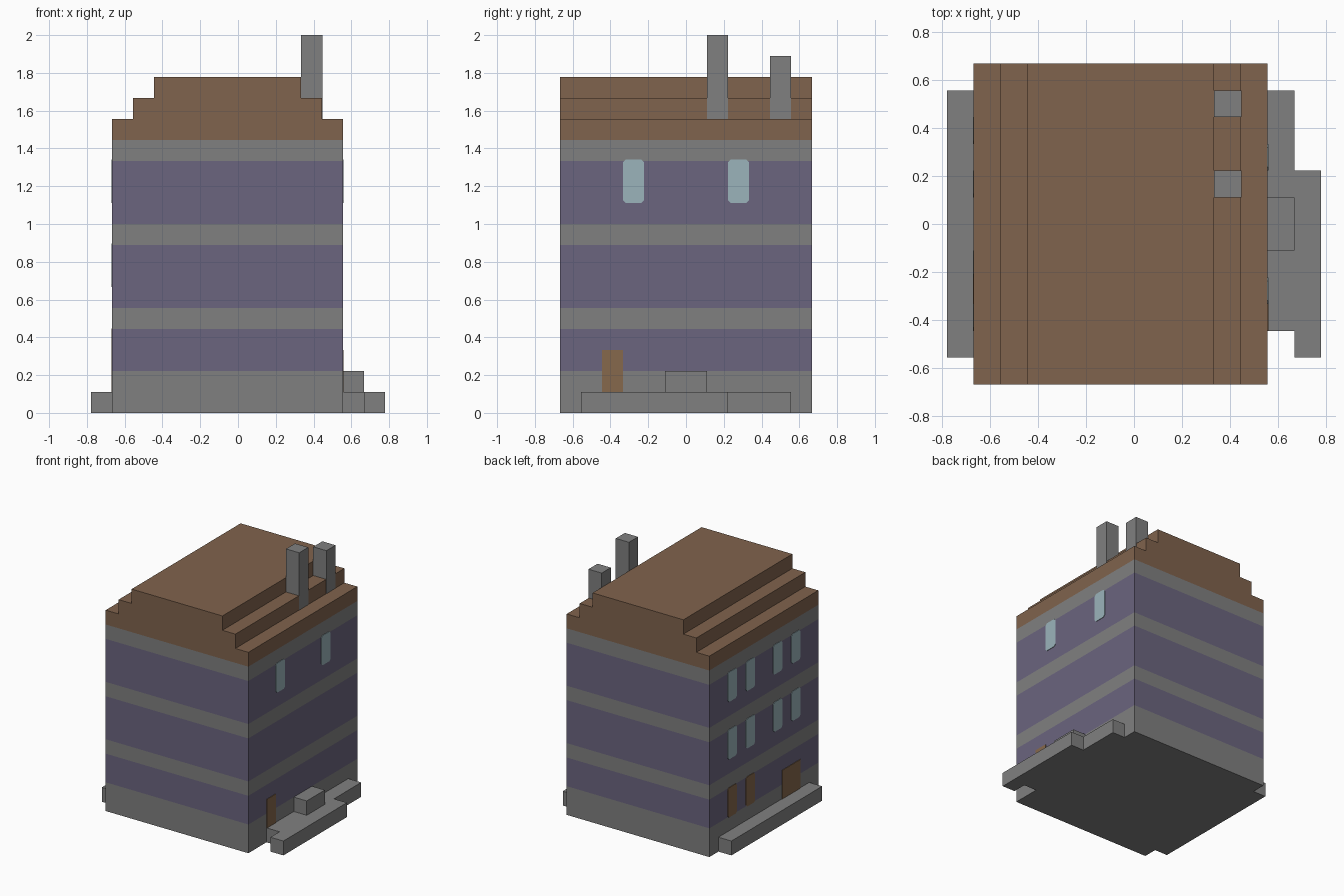
import bpy
import bmesh
from mathutils import Vector

if "Cube" in bpy.data.objects:
    bpy.data.objects.remove(bpy.data.objects["Cube"], do_unlink=True)

U = 1 / 9  # building module


def material(name, rgb):
    linear = [((c / 255 + 0.055) / 1.055) ** 2.4 for c in rgb] + [1]
    mat = bpy.data.materials.new(name)
    mat.use_nodes = True
    mat.diffuse_color = linear
    mat.node_tree.nodes["Principled BSDF"].inputs["Base Color"].default_value = linear
    return mat


stone = material("grey stone", (128, 128, 128))
plaster = material("purple plaster", (107, 101, 127))
tile = material("brown roof", (128, 99, 77))
wood = material("brown door wood", (134, 104, 76))
glass = material("pale blue glass", (155, 180, 187))


def prism(name, outline, axis, lo, hi, *mats):
    """Extrude an outline along one axis; its points use the other two axes in order."""
    bm = bmesh.new()
    verts = []
    for p in outline:
        co = list(p)
        co.insert(axis, lo)
        verts.append(bm.verts.new(co))
    face = bm.faces.new(verts)
    moved = bmesh.ops.extrude_face_region(bm, geom=[face])["geom"]
    shift = Vector((0, 0, 0))
    shift[axis] = hi - lo
    bmesh.ops.translate(bm, vec=shift,
                        verts=[v for v in moved if isinstance(v, bmesh.types.BMVert)])
    bmesh.ops.recalc_face_normals(bm, faces=bm.faces)
    mesh = bpy.data.meshes.new(name)
    bm.to_mesh(mesh)
    bm.free()
    for m in mats:
        mesh.materials.append(m)
    obj = bpy.data.objects.new(name, mesh)
    bpy.context.collection.objects.link(obj)
    return obj


def rect(a0, a1, b0, b1):
    return [(a0, b0), (a1, b0), (a1, b1), (a0, b1)]


def opening(name, side, y, z, width, height, mat, chamfer=0.0):
    """Thin plate on a side wall, with optional cut corners; y is its centre, z its sill."""
    h, c, top = width / 2, chamfer, z + height
    if c:
        outline = [(y - h + c, z), (y + h - c, z), (y + h, z + c), (y + h, top - c),
                   (y + h - c, top), (y - h + c, top), (y - h, top - c), (y - h, z + c)]
    else:
        outline = rect(y - h, y + h, z, top)
    wall = 5 * U if side > 0 else -6 * U
    prism(name, outline, 0, wall - side * 0.003, wall + side * 0.004, mat)


# Walls, sliced into stone and plaster bands by height
walls = prism("walls", rect(-6 * U, 5 * U, 0, 13 * U), 1, -6 * U, 6 * U, stone, plaster)
plaster_bands = [(2, 4), (5, 8), (9, 12)]
bm = bmesh.new()
bm.from_mesh(walls.data)
for band in plaster_bands:
    for level in band:
        bmesh.ops.bisect_plane(bm, geom=bm.verts[:] + bm.edges[:] + bm.faces[:],
                               plane_co=(0, 0, level * U), plane_no=(0, 0, 1))
for f in bm.faces:
    z = f.calc_center_median().z / U
    in_band = any(a < z < b for a, b in plaster_bands)
    f.material_index = int(in_band and abs(f.normal.z) < 0.5)
bm.to_mesh(walls.data)
bm.free()

# Stepped roof
left_slope = [(-6 + i // 2, 13 + (i + 1) // 2) for i in range(6)]
right_slope = [(-1 - x, z) for x, z in reversed(left_slope)]
prism("stepped_roof", [(x * U, z * U) for x, z in left_slope + right_slope],
      1, -6 * U, 6 * U, tile)

# Chimneys, just proud of the roof step
for name, y, top in (("front_chimney", 1, 18), ("back_chimney", 4, 17)):
    prism(name, rect(3 * U, 4 * U + 0.002, y * U, (y + 1) * U), 2, 14 * U, top * U, stone)

# Ground level ledges and the entrance block
ledge = [(5, -4), (6, -4), (6, -5), (7, -5), (7, 2), (6, 2), (6, 5), (5, 5)]
prism("left_ledge", [(x * U, y * U) for x, y in ledge], 2, 0, U, stone)
prism("ledge_block", rect(5 * U, 6 * U, -U, U), 2, U, 2 * U, stone)
prism("right_ledge", rect(-7 * U, -6 * U, -5 * U, 5 * U), 2, 0, U, stone)

# Windows
for y in (-2.5, 2.5):
    opening("left_window", 1, y * U, 10 * U, U, 0.23, glass, 0.015)
for z in (6, 10):
    for y in (-3.5, -1.5, 1.5, 3.5):
        opening("right_window", -1, y * U, z * U, U, 0.23, glass, 0.015)

# Doors and wooden shutters
opening("left_door", 1, -3.5 * U, U, U, 2 * U, wood)
opening("right_door", -1, -3 * U, U, 2 * U, 2 * U, wood)
for y in (1.5, 3.5):
    opening("right_shutter", -1, y * U, 2 * U - 0.005, U, 0.23, wood, 0.015)
